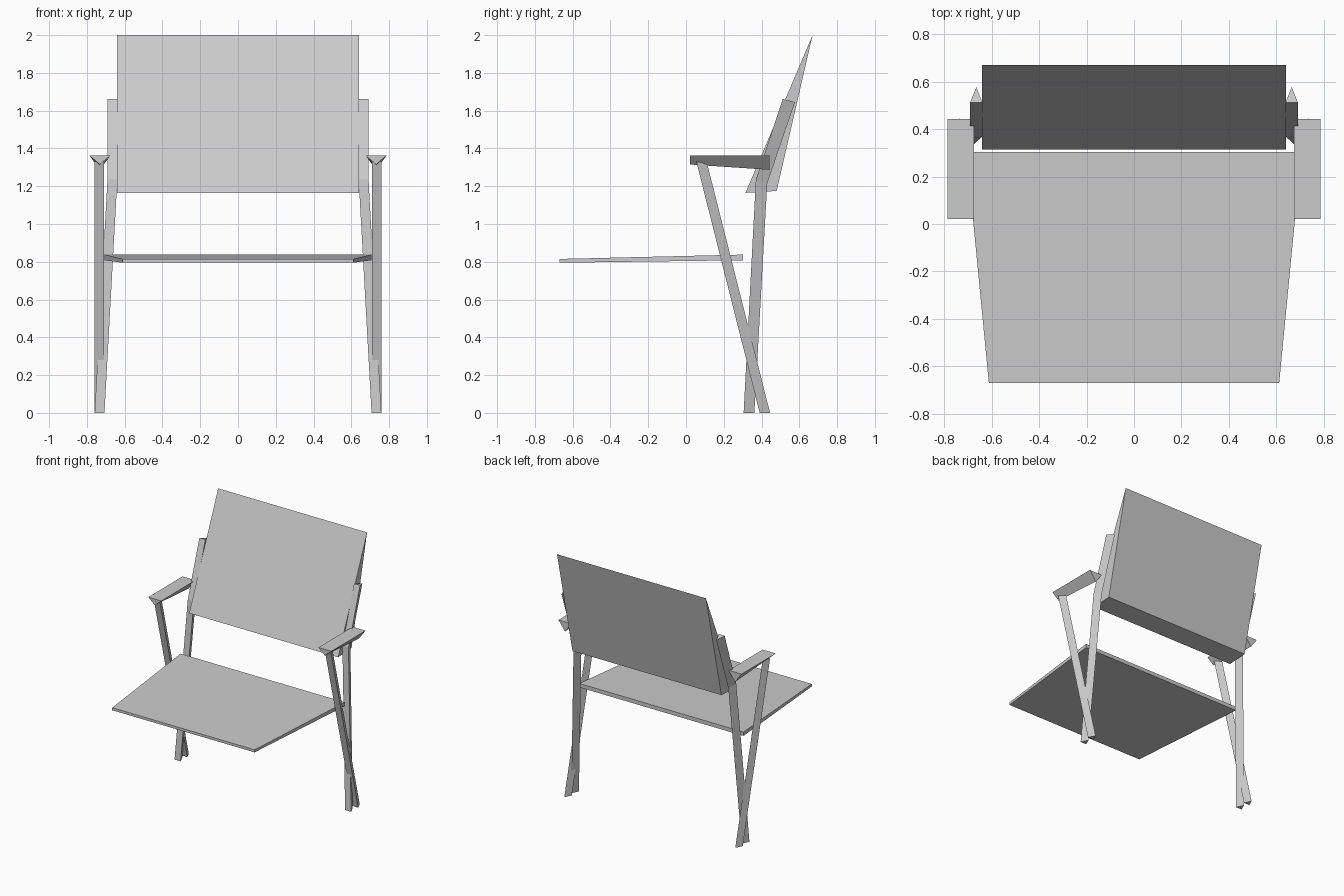
import bpy
import bmesh

cube = bpy.data.objects.get("Cube")
if cube:
    bpy.data.objects.remove(cube)

grey = bpy.data.materials.new("light grey")
grey.use_nodes = True
colour = (0.6, 0.6, 0.6, 1)
grey.diffuse_color = colour
grey.node_tree.nodes["Principled BSDF"].inputs["Base Color"].default_value = colour


def loft(name, rings, mirrored=False):
    """Skin a closed flat-faced solid through rings of points."""
    bm = bmesh.new()
    loops = [[bm.verts.new(p) for p in ring] for ring in rings]
    count = len(loops[0])
    for a, b in zip(loops, loops[1:]):
        for i in range(count):
            j = (i + 1) % count
            bm.faces.new((a[i], a[j], b[j], b[i]))
    bm.faces.new(loops[0][::-1])
    bm.faces.new(loops[-1])
    bmesh.ops.recalc_face_normals(bm, faces=bm.faces)
    mesh = bpy.data.meshes.new(name)
    bm.to_mesh(mesh)
    bm.free()
    mesh.materials.append(grey)
    obj = bpy.data.objects.new(name, mesh)
    bpy.context.collection.objects.link(obj)
    if mirrored:
        obj.modifiers.new("both_sides", "MIRROR")
    return obj


def bar_ring(x, front, back, half=0.026):
    """Triangular bar section: flat front edge, ridge at the back."""
    return [(x - half, *front), (x + half, *front), (x, *back)]


def across(half, profile):
    """The side profile placed at both ends of a panel."""
    return [[(x, y, z) for y, z in profile] for x in (-half, half)]


# Wedge backrest, thick at the bottom and sharp at the top
loft("backrest", across(0.64, [(0.315, 1.165), (0.48, 1.175), (0.67, 2.0)]))

# Thin seat, widening towards the rear
loft("seat", [
    [(-w, y, low), (w, y, low), (w, y, high), (-w, y, high)]
    for w, y, low, high in ((0.612, -0.67, 0.795, 0.815),
                            (0.706, 0.303, 0.808, 0.838))])

# Upright legs, bent backwards to carry the backrest
loft("upright_legs", [
    bar_ring(0.733, (0.305, 0), (0.362, 0)),
    bar_ring(0.665, (0.37, 1.235), (0.43, 1.215)),
    bar_ring(0.665, (0.512, 1.662), (0.577, 1.645))], True)

# Slanting legs that cross the uprights and hold the armrests
loft("slanting_legs", [
    bar_ring(0.735, (0.39, 0), (0.445, 0)),
    bar_ring(0.735, (0.055, 1.33), (0.112, 1.32))], True)

# Armrests with a flat top and a ridge underneath
loft("armrests", [
    [(0.675, y, 1.363), (0.787, y, 1.363), (0.731, y, low)]
    for y, low in ((0.022, 1.315), (0.442, 1.287))], True)
